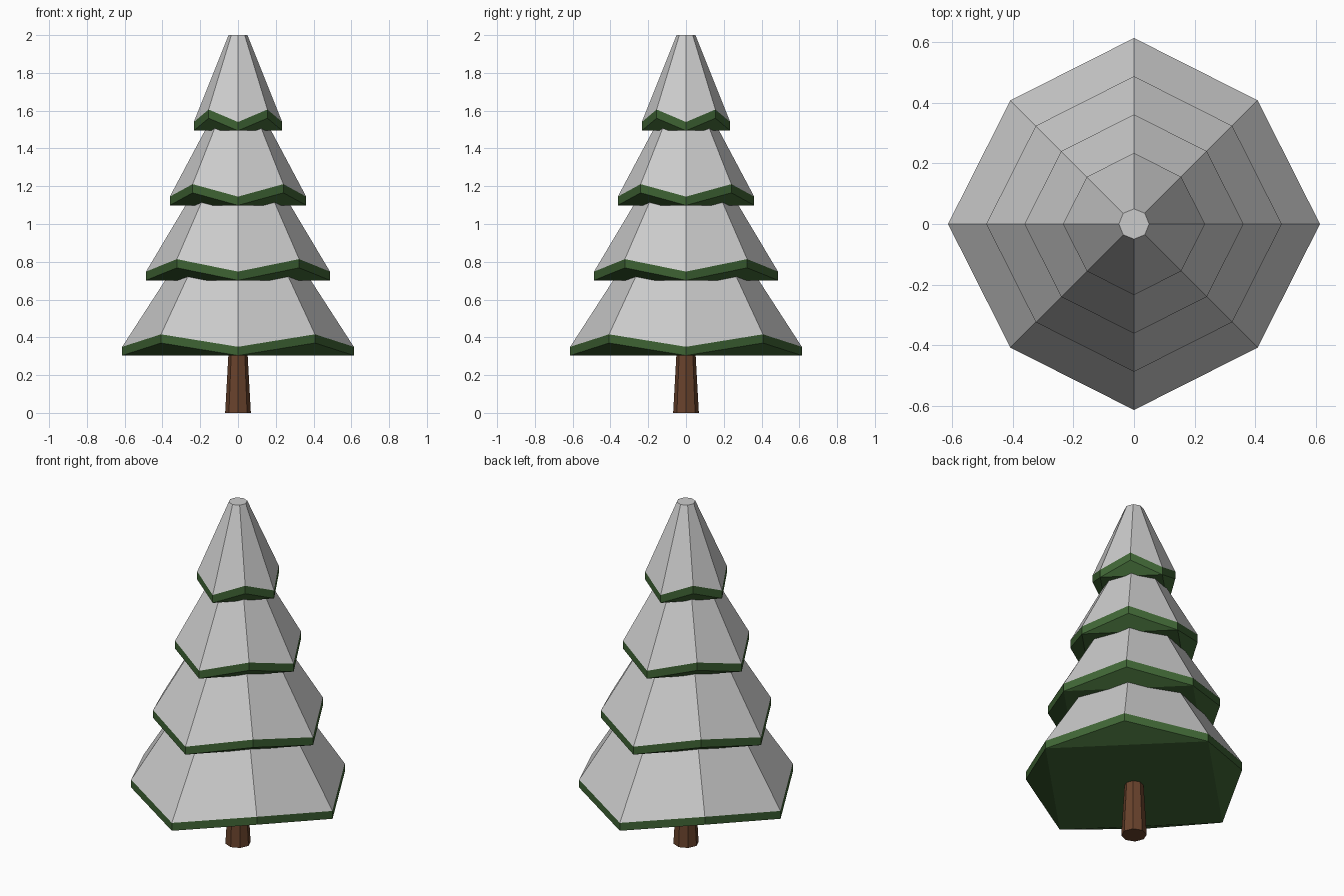
import bpy, bmesh
from math import cos, sin, pi

if "Cube" in bpy.data.objects:
    bpy.data.objects.remove(bpy.data.objects["Cube"])


def make_object(name, rings, faces, color=None):
    """Mesh from a list of 8-point rings and faces given as (ring, index) pairs."""
    bm = bmesh.new()
    vs = [[bm.verts.new(p) for p in ring] for ring in rings]
    for f in faces:
        bm.faces.new([vs[r][i % 8] for r, i in f])
    bmesh.ops.recalc_face_normals(bm, faces=bm.faces)
    me = bpy.data.meshes.new(name)
    bm.to_mesh(me)
    bm.free()
    ob = bpy.data.objects.new(name, me)
    bpy.context.collection.objects.link(ob)
    if color:
        me.materials.append(color)
    return ob


def material(name, rgb):
    m = bpy.data.materials.new(name)
    m.diffuse_color = (*rgb, 1)
    m.use_nodes = True
    m.node_tree.nodes["Principled BSDF"].inputs["Base Color"].default_value = m.diffuse_color
    return m


def ring(r, z, inset=1.0, lift=0.0):
    """Octagon whose diagonal corners are pulled in and lifted."""
    pts = []
    for i in range(8):
        k = r * (inset if i % 2 else 1)
        a = i * pi / 4
        pts.append((k * cos(a), k * sin(a), z + (lift if i % 2 else 0)))
    return pts


def sides(a, b):
    return [[(a, i), (a, i + 1), (b, i + 1), (b, i)] for i in range(8)]


green = material("needles", (0.05, 0.13, 0.035))
brown = material("bark", (0.14, 0.055, 0.025))
cap = [(1, i) for i in range(8)]

# Four tiers: rim radius, rim height, top height
tiers = [(0.613, 0.35, 1.22), (0.487, 0.748, 1.48),
         (0.361, 1.145, 1.73), (0.234, 1.54, 2.0)]
for n, (r, z, top) in enumerate(tiers, 1):
    rim = ring(r, z, 0.94, 0.066)
    # Snow cover with a small flat tip
    make_object(f"snow_tier_{n}", [rim, ring(0.05, top)], sides(0, 1) + [cap])
    # Green edge band, with a flat square underside and four raised corners
    low = ring(r, z - 0.046, 0.94, 0.066)
    under = [[(1, i) for i in (0, 2, 4, 6)]]
    under += [[(1, i), (1, i + 1), (1, i + 2)] for i in (0, 2, 4, 6)]
    make_object(f"branch_tier_{n}", [rim, low], sides(0, 1) + under, green)

# Tapered trunk
base = [(0, i) for i in range(8)]
make_object("trunk", [ring(0.068, 0), ring(0.048, 0.36)],
            sides(0, 1) + [base, cap], brown)
